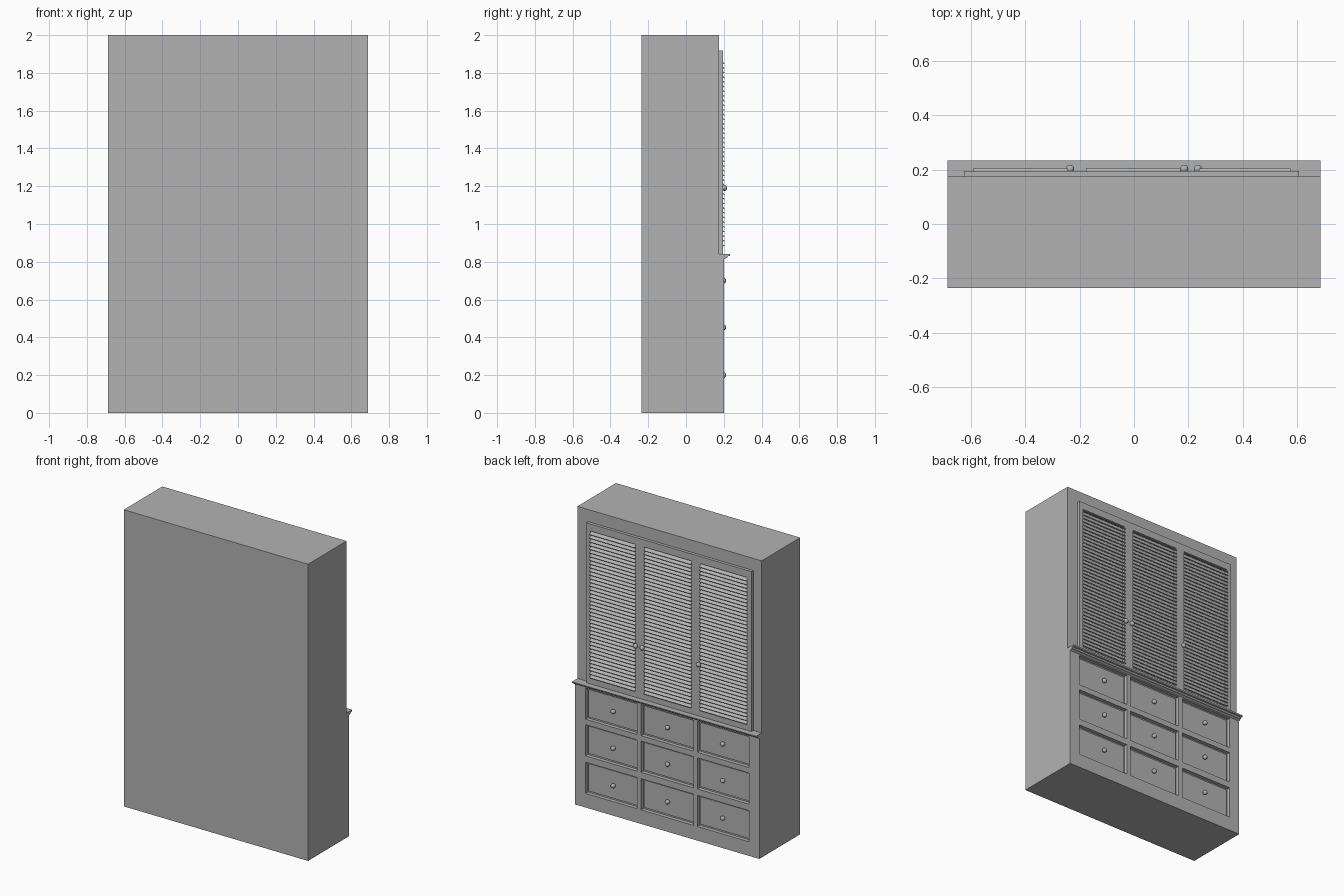
import bpy, bmesh, math
from mathutils import Matrix, Vector

if "Cube" in bpy.data.objects:
    bpy.data.objects.remove(bpy.data.objects["Cube"])

grey = bpy.data.materials.new("plain grey")
grey.use_nodes = True
COLOUR = (0.45, 0.45, 0.45, 1)
grey.diffuse_color = COLOUR
grey.node_tree.nodes["Principled BSDF"].inputs["Base Color"].default_value = COLOUR


def add_box(bm, x, y, z, tilt=0):
    """Box from (low, high) ranges, optionally tilted about its long axis."""
    size = [b - a for a, b in (x, y, z)]
    mid = Vector([(a + b) / 2 for a, b in (x, y, z)])
    mat = Matrix.Translation(mid) @ Matrix.Rotation(tilt, 4, 'X') @ Matrix.Diagonal((*size, 1))
    bmesh.ops.create_cube(bm, size=1, matrix=mat)


def finish(bm, name):
    mesh = bpy.data.meshes.new(name)
    bmesh.ops.recalc_face_normals(bm, faces=bm.faces)
    bm.to_mesh(mesh)
    bm.free()
    mesh.materials.append(grey)
    obj = bpy.data.objects.new(name, mesh)
    bpy.context.collection.objects.link(obj)
    return obj


def lattice(name, outer_x, outer_z, holes_x, holes_z, y):
    """Flat frame with a grid of rectangular openings."""
    bm = bmesh.new()
    xs = [outer_x[0], *[v for h in holes_x for v in h], outer_x[1]]
    zs = [outer_z[0], *[v for h in holes_z for v in h], outer_z[1]]
    for i in range(0, len(xs), 2):
        add_box(bm, (xs[i], xs[i + 1]), y, outer_z)
    for a, b in holes_x:
        for i in range(0, len(zs), 2):
            add_box(bm, (a, b), y, (zs[i], zs[i + 1]))
    return finish(bm, name)


HALF = 0.687
BACK, FACE, LOWER = -0.235, 0.175, 0.2

# Cabinet carcass
bm = bmesh.new()
add_box(bm, (-HALF, HALF), (BACK, FACE), (0, 2))
finish(bm, "carcass")

# Lower face frame with a grid of drawer openings
columns = [(-0.61, -0.225), (-0.195, 0.195), (0.225, 0.61)]
knob_heights = [0.20, 0.453, 0.70]
rows = [(z - 0.105, z + 0.105) for z in knob_heights]
lattice("drawer_frame", (-HALF, HALF), (0, 0.83), columns, rows, (FACE, LOWER))

# Drawer fronts set back inside the openings
bm = bmesh.new()
for a, b in columns:
    for c, d in rows:
        add_box(bm, (a + 0.012, b - 0.012), (FACE - 0.01, FACE + 0.008), (c + 0.012, d - 0.012))
finish(bm, "drawer_fronts")

# Moulded ledge between the drawers and the doors
profile = [(FACE, 0.84), (0.234, 0.84), (0.232, 0.831), (0.222, 0.829),
           (0.216, 0.82), (0.208, 0.817), (LOWER, 0.812), (FACE, 0.812)]
bm = bmesh.new()
face = bm.faces.new([bm.verts.new((-HALF, y, z)) for y, z in profile])
side = bmesh.ops.extrude_face_region(bm, geom=[face])["geom"]
bmesh.ops.translate(bm, vec=(2 * HALF, 0, 0),
                    verts=[v for v in side if isinstance(v, bmesh.types.BMVert)])
bm.faces.new([v for v in bm.verts if v.co.x < 0][:len(profile)]) if not any(
    all(v.co.x < 0 for v in f.verts) for f in bm.faces) else None
finish(bm, "ledge")

# Louvred doors
openings = [(-0.593, -0.243), (-0.177, 0.172), (0.24, 0.577)]
bottom, top = 0.88, 1.87
lattice("door_frame", (-0.625, 0.607), (0.84, 1.918), openings, [(bottom, top)], (FACE, 0.195))

SLATS = 40
pitch = (top - bottom) / SLATS
bm = bmesh.new()
for a, b in openings:
    for i in range(SLATS):
        z = bottom + (i + 0.5) * pitch
        add_box(bm, (a, b), (0.175, 0.206), (z - 0.003, z + 0.003), math.radians(-35))
finish(bm, "door_slats")


# Round knobs on short stems
def knob(name, x, y, z, stem):
    bm = bmesh.new()
    bmesh.ops.create_uvsphere(bm, u_segments=20, v_segments=12, radius=0.015,
                              matrix=Matrix.Translation((x, y, z)))
    bmesh.ops.create_cone(bm, cap_ends=True, segments=16, radius1=0.007, radius2=0.007,
                          depth=stem, matrix=Matrix.Translation((x, y - stem / 2, z))
                          @ Matrix.Rotation(math.pi / 2, 4, 'X'))
    obj = finish(bm, name)
    bpy.context.view_layer.objects.active = obj
    bpy.ops.object.select_all(action='DESELECT')
    obj.select_set(True)
    bpy.ops.object.shade_smooth_by_angle()


for x in (-0.235, 0.185, 0.235):
    knob("door_knob", x, 0.203, 1.19, 0.02)
for x in (-0.412, 0, 0.405):
    for z in knob_heights:
        knob("drawer_knob", x, 0.198, z, 0.025)
